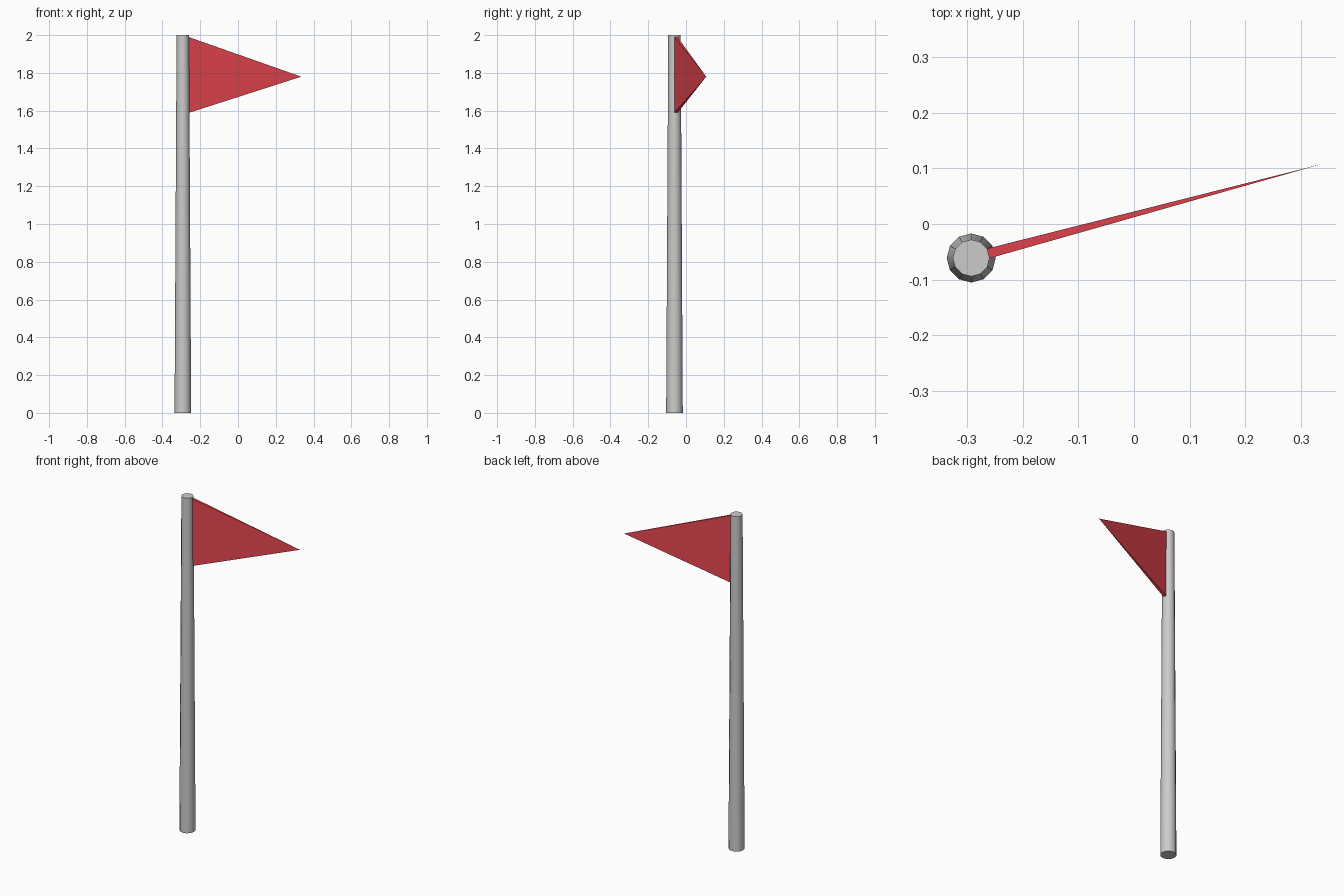
import bpy, bmesh, math
from mathutils import Matrix

if "Cube" in bpy.data.objects:
    bpy.data.objects.remove(bpy.data.objects["Cube"])

POLE_X, POLE_Y = -0.292, -0.061

# Tapered twelve-sided pole
bpy.ops.mesh.primitive_cone_add(vertices=12, radius1=0.044, radius2=0.033, depth=2.0,
                                location=(POLE_X, POLE_Y, 1.0), rotation=(0, 0, math.pi / 2))
pole = bpy.context.object
pole.name = "pole"
bpy.ops.object.shade_smooth_by_angle(angle=math.radians(40))

# Triangular pennant: a wedge, thick at the pole and thinning to a point
bm = bmesh.new()
hoist, half = 0.029, 0.009
near = [bm.verts.new((hoist, -half, z)) for z in (1.588, 1.99)]
far = [bm.verts.new((hoist, half, z)) for z in (1.588, 1.99)]
tip = bm.verts.new((0.649, 0, 1.78))
bm.faces.new((near[0], near[1], far[1], far[0]))
for a, b in ((near[0], near[1]), (near[1], far[1]), (far[1], far[0]), (far[0], near[0])):
    bm.faces.new((a, b, tip))
bmesh.ops.recalc_face_normals(bm, faces=bm.faces)
mesh = bpy.data.meshes.new("pennant")
bm.to_mesh(mesh)
bm.free()
pennant = bpy.data.objects.new("pennant", mesh)
bpy.context.collection.objects.link(pennant)
pennant.matrix_world = (Matrix.Translation((POLE_X, POLE_Y, 0))
                        @ Matrix.Rotation(math.radians(15), 4, 'Z'))

# Red cloth
red = bpy.data.materials.new("red_cloth")
red.diffuse_color = (0.8, 0.06, 0.08, 1)
red.use_nodes = True
red.node_tree.nodes["Principled BSDF"].inputs["Base Color"].default_value = red.diffuse_color
mesh.materials.append(red)
